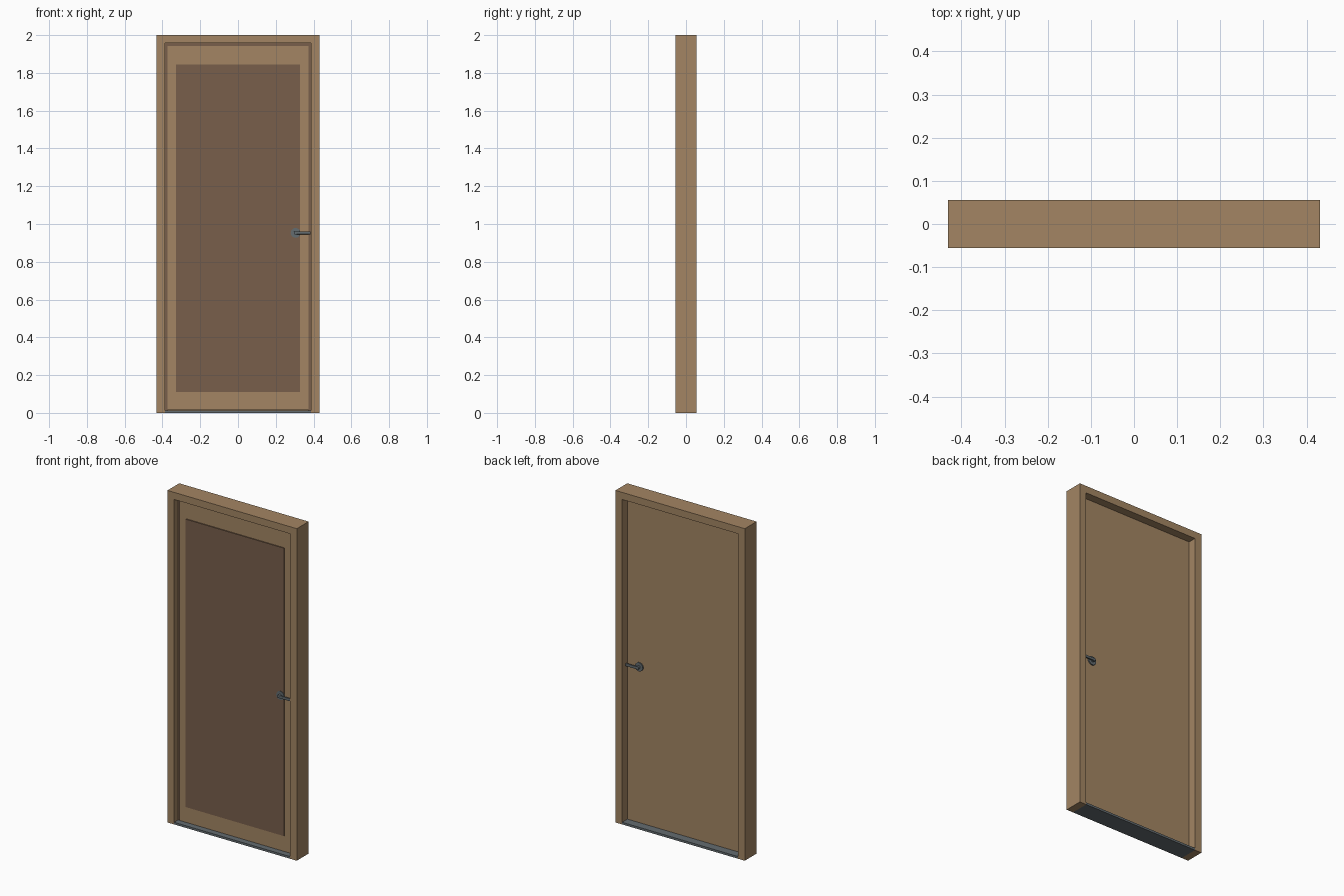
import bpy
from math import radians

old = bpy.data.objects.get("Cube")
if old:
    bpy.data.objects.remove(old, do_unlink=True)


def material(name, rgb):
    mat = bpy.data.materials.new(name)
    mat.use_nodes = True
    colour = (*rgb, 1)
    mat.diffuse_color = colour
    mat.node_tree.nodes["Principled BSDF"].inputs["Base Color"].default_value = colour
    return mat


wood = material("light wood", (0.366, 0.235, 0.125))
dark_wood = material("dark wood", (0.188, 0.114, 0.07))
metal = material("grey metal", (0.127, 0.15, 0.162))


def box(name, x, y, z, mat):
    """Box from (low, high) pairs on each axis."""
    spans = (x, y, z)
    bpy.ops.mesh.primitive_cube_add(size=1, location=[(a + b) / 2 for a, b in spans])
    ob = bpy.context.object
    ob.name = name
    ob.scale = [b - a for a, b in spans]
    bpy.ops.object.transform_apply(location=False, rotation=False, scale=True)
    ob.data.materials.append(mat)
    return ob


def disc(name, x, z, y0, y1, radius):
    """Cylinder running along y."""
    bpy.ops.mesh.primitive_cylinder_add(
        vertices=24, radius=radius, depth=abs(y1 - y0),
        location=(x, (y0 + y1) / 2, z), rotation=(radians(90), 0, 0))
    ob = bpy.context.object
    ob.name = name
    ob.data.materials.append(metal)
    bpy.ops.object.shade_smooth_by_angle()
    return ob


def outline(name, outer, inner, top, inner_top, bottom, y, mat):
    """Three-sided surround extruded through the wall thickness, as one solid."""
    profile = [(-outer, bottom), (-outer, top), (outer, top), (outer, bottom),
               (inner, bottom), (inner, inner_top), (-inner, inner_top), (-inner, bottom)]
    n = len(profile)
    verts = [(px, py, pz) for py in y for px, pz in profile]
    # Mitred faces on the front and back, then the walls around the profile
    quads = [(0, 1, 6, 7), (1, 2, 5, 6), (2, 3, 4, 5)]
    faces = quads + [tuple(i + n for i in reversed(q)) for q in quads]
    faces += [(i, i + n, (i + 1) % n + n, (i + 1) % n) for i in range(n)]
    mesh = bpy.data.meshes.new(name)
    mesh.from_pydata(verts, [], faces)
    mesh.materials.append(mat)
    ob = bpy.data.objects.new(name, mesh)
    bpy.context.collection.objects.link(ob)
    return ob


DEPTH = 0.056
OPEN = 0.386
LEAF_FRONT, LEAF_BACK = -0.025, 0.006

# Frame and threshold
outline("door_frame", 0.431, OPEN, 2.0, 1.957, 0, (-DEPTH, DEPTH), wood)
box("threshold", (-OPEN, OPEN), (-DEPTH, DEPTH), (0, 0.013), metal)

# Leaf: narrower front, full-width back, dark strip in the rebate
box("leaf_front", (-0.373, 0.373), (LEAF_FRONT, -0.003), (0.016, 1.943), wood)
box("leaf_back", (-OPEN, OPEN), (-0.003, LEAF_BACK), (0.013, 1.957), wood)
outline("rebate_strip", OPEN, 0.373, 1.957, 1.943, 0.013, (-0.018, -0.003), dark_wood)

# Raised panel on the front
box("front_panel", (-0.327, 0.327), (LEAF_FRONT - 0.006, LEAF_FRONT), (0.111, 1.845), dark_wood)

# Lever handles on both sides
HX, HZ = 0.305, 0.953
for side, face, sign in (("front", LEAF_FRONT - 0.003, -1), ("back", LEAF_BACK, 1)):
    disc(side + "_rosette", HX, HZ, face, face + sign * 0.007, 0.026)
    disc(side + "_handle_neck", HX, HZ, face, face + sign * 0.024, 0.009)
    lever = box(side + "_lever", (HX - 0.008, 0.384),
                sorted((face + sign * 0.015, face + sign * 0.025)),
                (HZ - 0.008, HZ + 0.008), metal)
    bevel = lever.modifiers.new("soft edges", "BEVEL")
    bevel.width = 0.003
    bevel.segments = 2
